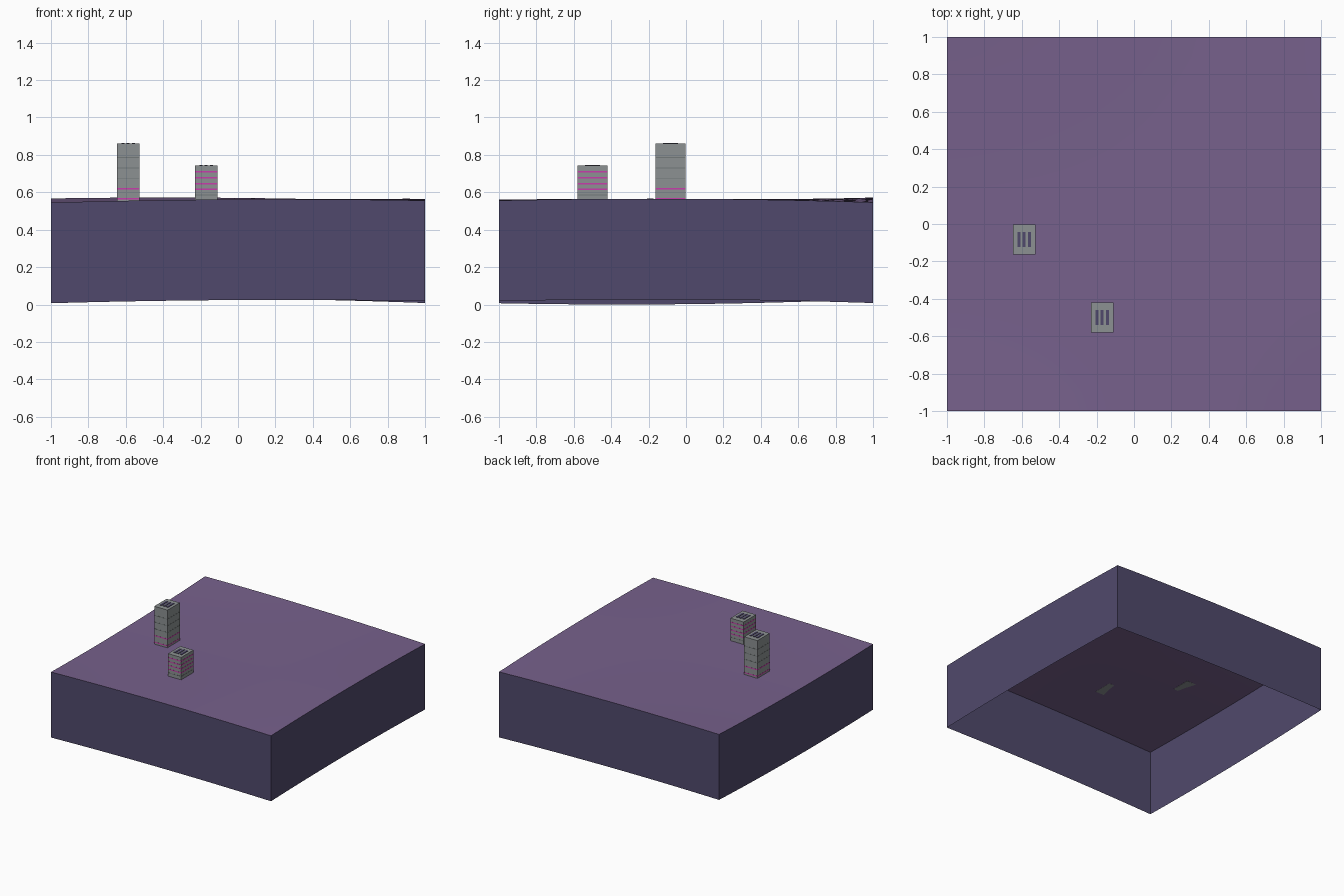
import bpy
import bmesh

if "Cube" in bpy.data.objects:
    bpy.data.objects.remove(bpy.data.objects["Cube"], do_unlink=True)


def material(name, rgb):
    """Flat material from display colour, stored as linear values."""
    lin = [((c / 255 + 0.055) / 1.055) ** 2.4 for c in rgb] + [1]
    mat = bpy.data.materials.new(name)
    mat.use_nodes = True
    mat.diffuse_color = lin
    mat.node_tree.nodes["Principled BSDF"].inputs["Base Color"].default_value = lin
    return mat


PURPLE = material("ground purple", (119, 97, 140))
SLATE = material("dark slate violet", (80, 73, 108))
GREY = material("concrete grey", (140, 145, 146))
DARK = material("dull floor line grey", (114, 121, 121))
PINK = material("magenta", (200, 60, 172))

# Gentle ground relief, a biquadratic through 3 x 3 heights
RELIEF = ((.545, .562, .556), (.540, .560, .565), (.567, .570, .546))
WALL_DROP = 0.538


def quadratic(a, b, c, t):
    return b + (c - a) / 2 * t + ((a + c) / 2 - b) * t * t


def ground_z(x, y):
    return quadratic(*(quadratic(*row, x) for row in RELIEF), y)


def add_object(name, bm, mats):
    mesh = bpy.data.meshes.new(name)
    bm.to_mesh(mesh)
    bm.free()
    for mat in mats:
        mesh.materials.append(mat)
    obj = bpy.data.objects.new(name, mesh)
    bpy.context.collection.objects.link(obj)
    return obj


def add_box(bm, centre, size, index=0):
    """Box given by its centre and full size."""
    verts = bmesh.ops.create_cube(bm, size=1)["verts"]
    bmesh.ops.scale(bm, vec=size, verts=verts)
    bmesh.ops.translate(bm, vec=centre, verts=verts)
    for face in {f for v in verts for f in v.link_faces}:
        face.material_index = index


# Terrain block: undulating top, skirt walls, open underneath
bm = bmesh.new()
bmesh.ops.create_grid(bm, x_segments=20, y_segments=20, size=1)
for v in bm.verts:
    v.co.z = ground_z(v.co.x, v.co.y)
for f in bm.faces:
    f.smooth = True
rim = [e for e in bm.edges if e.is_boundary]
skirt = bmesh.ops.extrude_edge_only(bm, edges=rim)["geom"]
bmesh.ops.translate(bm, vec=(0, 0, -WALL_DROP),
                    verts=[g for g in skirt if isinstance(g, bmesh.types.BMVert)])
for f in skirt:
    if isinstance(f, bmesh.types.BMFace):
        f.material_index = 1
        f.smooth = False
bm.normal_update()
for f in bm.faces:
    centre = f.calc_center_median()
    outward = f.normal.z if f.material_index == 0 else f.normal.xy.dot(centre.xy)
    if outward < 0:
        f.normal_flip()
for e in bm.edges:
    if len({f.material_index for f in e.link_faces}) > 1:
        e.smooth = False
add_object("terrain_block", bm, [PURPLE, SLATE])


def tower(name, x, y, top, pink_floors, dull_floors):
    width, depth, base = 0.12, 0.16, ground_z(x, y)
    bm = bmesh.new()
    add_box(bm, (x, y, (base + top) / 2), (width, depth, top - base))
    add_object(name + "_body", bm, [GREY])

    # Thin bands wrapping each floor
    bm = bmesh.new()
    for floors, index, height in ((pink_floors, 0, .008), (dull_floors, 1, .005)):
        for z in floors:
            add_box(bm, (x, y, z), (width + .002, depth + .002, height), index)
    add_object(name + "_floor_bands", bm, [PINK, DARK])

    # Three roof vents
    bm = bmesh.new()
    for i in (-1, 0, 1):
        add_box(bm, (x + i * .029, y, top), (.016, .082, .008))
    add_object(name + "_roof_vents", bm, [SLATE])


tower("tall_tower", -.587, -.083, .86, (.566, .62), (.675, .73, .785))
tower("short_tower", -.17, -.5, .742, (.615, .646, .678, .71), (.585,))
